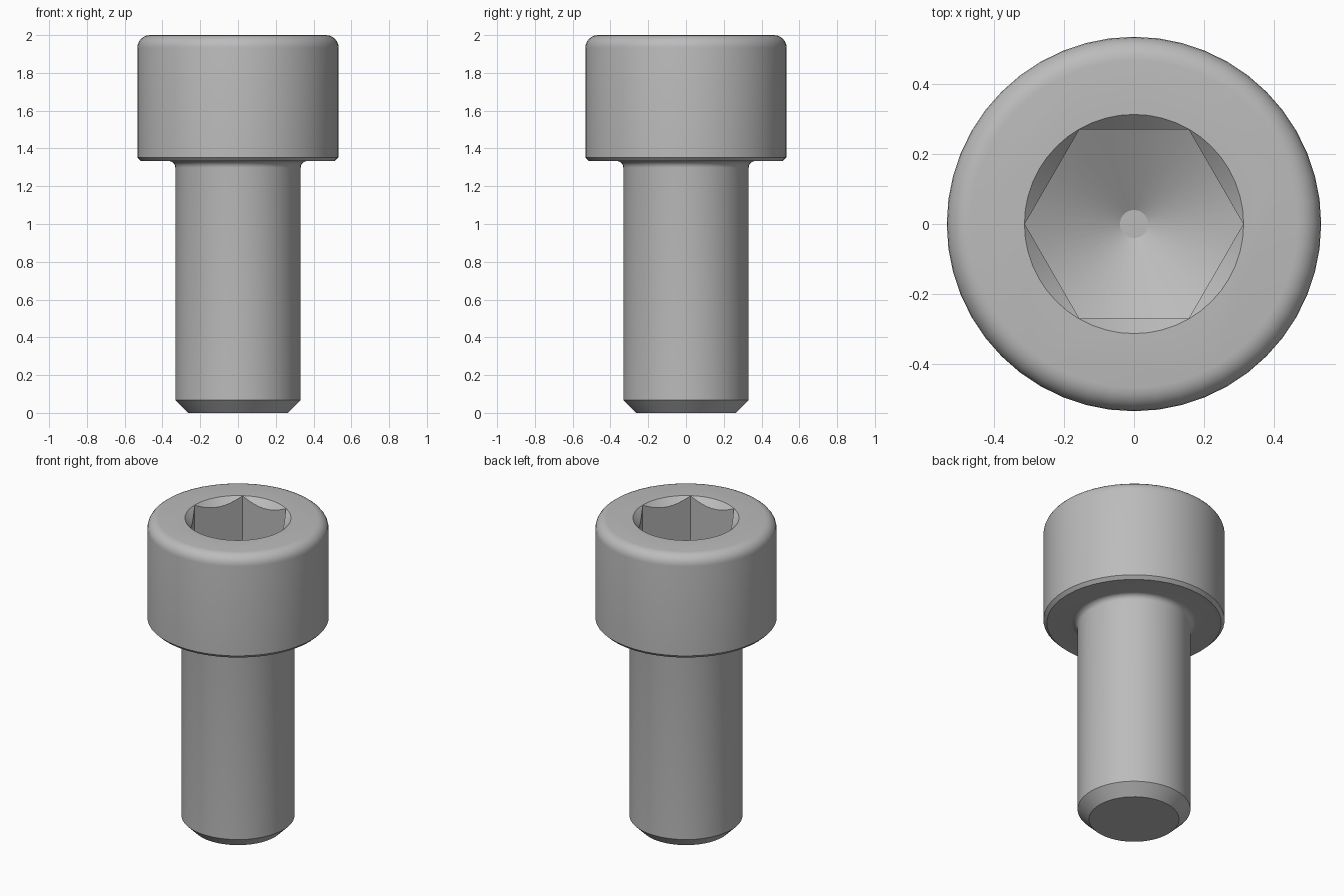
import bpy, bmesh
from math import sin, cos, pi, radians

cube = bpy.data.objects.get("Cube")
if cube:
    bpy.data.objects.remove(cube)

steel = bpy.data.materials.new("grey steel")
GREY = (0.5, 0.5, 0.5, 1)
steel.diffuse_color = GREY
steel.use_nodes = True
steel.node_tree.nodes["Principled BSDF"].inputs["Base Color"].default_value = GREY


def lathe(name, profile, sides):
    """Solid of revolution from (radius, height) pairs; open ends are capped."""
    bm = bmesh.new()
    rings = [[bm.verts.new((r * cos(2 * pi * i / sides), r * sin(2 * pi * i / sides), z))
              for i in range(sides)] for r, z in profile]
    for a, b in zip(rings, rings[1:]):
        for i in range(sides):
            j = (i + 1) % sides
            bm.faces.new((a[i], a[j], b[j], b[i]))
    bm.faces.new(rings[0])
    bm.faces.new(rings[-1])
    bmesh.ops.recalc_face_normals(bm, faces=bm.faces)
    mesh = bpy.data.meshes.new(name)
    bm.to_mesh(mesh)
    bm.free()
    mesh.materials.append(steel)
    obj = bpy.data.objects.new(name, mesh)
    bpy.context.collection.objects.link(obj)
    return obj


def arc(cx, cz, radius, start, end, steps=6):
    """Fillet points between two angles in degrees."""
    angles = [radians(start + (end - start) * k / steps) for k in range(steps + 1)]
    return [(cx + radius * cos(a), cz + radius * sin(a)) for a in angles]


def boolean(target, cutter, operation):
    mod = target.modifiers.new(operation.lower(), 'BOOLEAN')
    mod.operation = operation
    mod.solver = 'EXACT'
    mod.object = cutter
    bpy.context.view_layer.objects.active = target
    bpy.ops.object.modifier_apply(modifier=mod.name)
    bpy.data.objects.remove(cutter)


SIDES = 48

# Shank with end chamfer, neck fillet, and head with rounded top rim
outline = [(0.265, 0), (0.332, 0.067)]
outline += arc(0.367, 1.298, 0.035, 180, 90)
outline += [(0.513, 1.333), (0.533, 1.353)]
outline += arc(0.466, 1.933, 0.067, 0, 90)
screw = lathe("cap_screw", outline, SIDES)

# Hexagonal socket with a conical floor
socket = lathe("socket_cutter", [(0.311, 1.6), (0.311, 2.1)][::-1] + [(0.311, 1.4)], 6)
floor = lathe("floor_cutter", [(0.04, 1.51), (0.34, 1.683), (0.34, 2.2)], SIDES)
boolean(socket, floor, 'INTERSECT')
boolean(screw, socket, 'DIFFERENCE')

# Countersink at the socket mouth
mouth = lathe("mouth_cutter", [(0.252, 1.94), (0.332, 2.02)], SIDES)
boolean(screw, mouth, 'DIFFERENCE')

# Smooth curved surfaces, crisp chamfers and socket edges
bpy.ops.object.select_all(action='DESELECT')
screw.select_set(True)
bpy.context.view_layer.objects.active = screw
bpy.ops.object.shade_smooth_by_angle(angle=radians(28))
